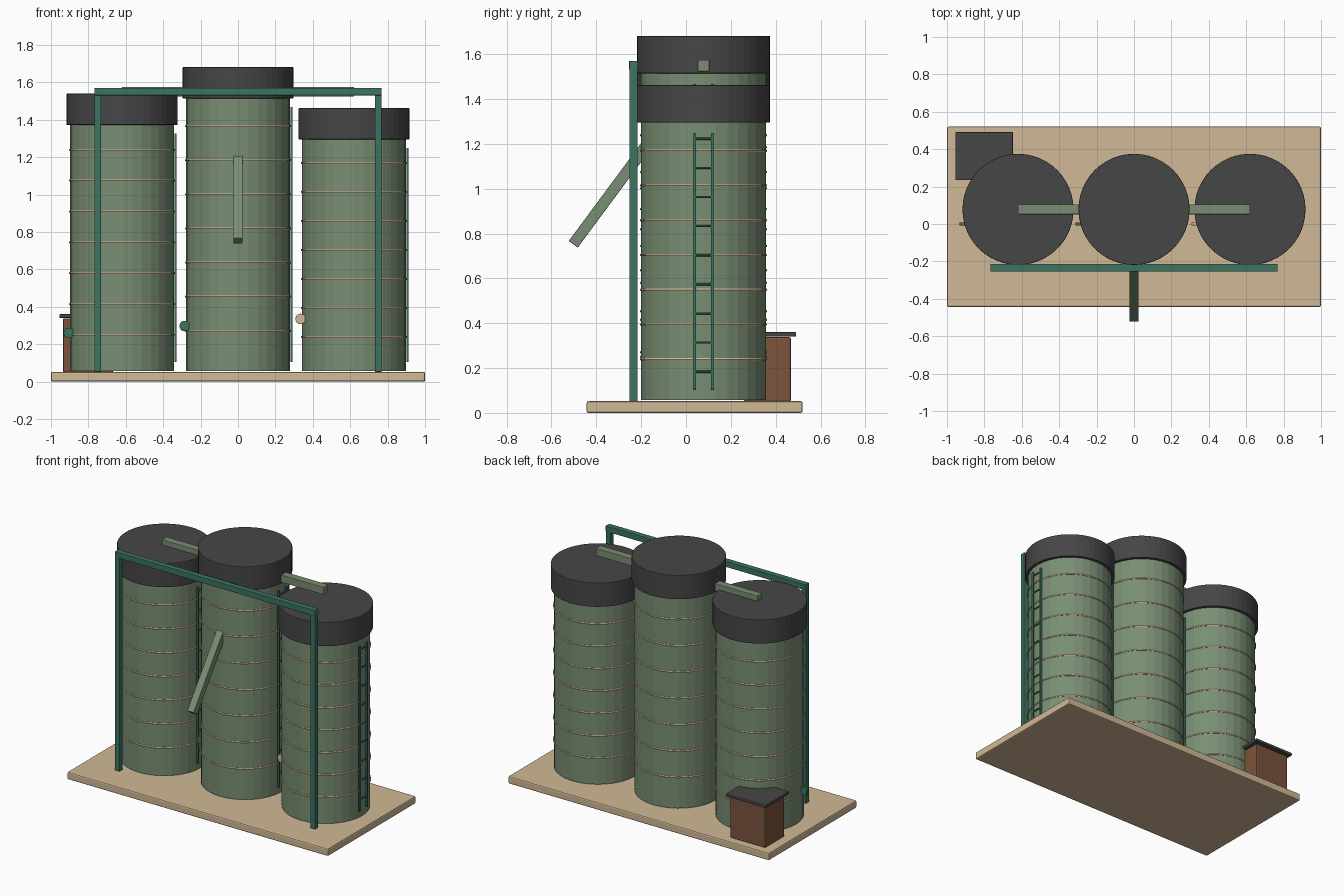
import bpy, math
from mathutils import Vector

if "Cube" in bpy.data.objects:
    bpy.data.objects.remove(bpy.data.objects["Cube"])


def material(name, rgb):
    lin = [((c / 255 + 0.055) / 1.055) ** 2.4 for c in rgb]
    m = bpy.data.materials.new(name)
    m.diffuse_color = (*lin, 1)
    m.use_nodes = True
    m.node_tree.nodes["Principled BSDF"].inputs["Base Color"].default_value = m.diffuse_color
    return m


GREEN = material("sage_green", (121, 142, 115))
TEAL = material("teal_green", (60, 115, 97))
TAN = material("sand_tan", (209, 185, 150))
DARK = material("charcoal", (70, 70, 71))
BROWN = material("brick_brown", (124, 84, 61))


def finish(name, mat, bevel=0):
    o = bpy.context.object
    o.name = name
    o.data.materials.append(mat)
    if bevel:
        b = o.modifiers.new("bevel", "BEVEL")
        b.width, b.segments, b.limit_method = bevel, 2, "ANGLE"
        b.angle_limit = math.radians(40)
    return o


def box(name, mat, x, y, z, bevel=0.003):
    """Box from (min, max) pairs."""
    bpy.ops.mesh.primitive_cube_add(size=1, location=[(a + b) / 2 for a, b in (x, y, z)])
    o = bpy.context.object
    o.scale = [b - a for a, b in (x, y, z)]
    bpy.ops.object.transform_apply(location=False, rotation=False, scale=True)
    return finish(name, mat, bevel)


def cyl(name, mat, r, depth, loc, rot=(0, 0, 0), sides=32, bevel=0):
    bpy.ops.mesh.primitive_cylinder_add(vertices=sides, radius=r, depth=depth, location=loc, rotation=rot)
    return finish(name, mat, bevel)


CY = 0.078   # silo centre line
Q = math.pi / 2

# base slab
box("base_slab", TAN, (-1, 1), (-0.443, 0.52), (0, 0.052), 0.008)

# silos: name, x, roof underside, valve height, valve colour
for tag, x, top, vz, vmat in (("left", -0.62, 1.372, 0.26, TEAL),
                              ("middle", 0, 1.514, 0.297, TEAL),
                              ("right", 0.62, 1.295, 0.335, TAN)):
    z0 = 0.057
    h = top - z0
    cyl(tag + "_silo_body", GREEN, 0.278, h + 0.02, (x, CY, z0 + h / 2 + 0.01))
    cyl(tag + "_silo_roof", DARK, 0.297, 0.167, (x, CY, top + 0.0835), sides=48, bevel=0.004)
    # hoop bands
    for k in range(7):
        bpy.ops.mesh.primitive_torus_add(major_radius=0.278, minor_radius=0.006, major_segments=32,
                                         minor_segments=6,
                                         location=(x, CY, z0 + h * (0.147 + 0.1253 * k)))
        finish(f"{tag}_hoop_{k}", TAN)
    # ladder on the right side
    lo, hi, lx = 0.105, top - 0.046, x + 0.286
    for s in (-1, 1):
        y = CY + s * 0.04
        box(f"{tag}_ladder_rail", TEAL, (lx - 0.006, lx + 0.006), (y - 0.007, y + 0.007), (lo, hi), 0.002)
    for k in range(9):
        cyl(f"{tag}_ladder_rung", TEAL, 0.005, 0.08,
            (lx, CY, lo + (hi - lo) * (0.069 + 0.1135 * k)), (Q, 0, 0), 8)
    # round valve on the left side
    cyl(tag + "_valve", vmat, 0.028, 0.018, (x - 0.285, 0, vz), (Q, 0, 0), 20, 0.003)

# conveyors running out from the middle roof
for tag, xs in (("left", (-0.62, 0)), ("right", (0, 0.62))):
    box(tag + "_conveyor", GREEN, xs, (CY - 0.026, CY + 0.026), (1.523, 1.575))

# pipe frame in front
for tag, x in (("left", -0.75), ("right", 0.75)):
    box(tag + "_frame_post", TEAL, (x - 0.018, x + 0.018), (-0.252, -0.216), (0.052, 1.55))
box("frame_beam", TEAL, (-0.767, 0.767), (-0.254, -0.214), (1.53, 1.57))

# sloping discharge chute
a, b = Vector((0, -0.503, 0.752)), Vector((0, -0.175, 1.195))
chute = box("discharge_chute", GREEN, (-0.025, 0.025), (-0.025, 0.025),
            (-(b - a).length / 2, (b - a).length / 2))
chute.location = (a + b) / 2
chute.rotation_euler = (-math.atan2(b.y - a.y, b.z - a.z), 0, 0)

# control shed
box("shed_walls", BROWN, (-0.936, -0.666), (0.257, 0.468), (0.05, 0.338), 0.008)
box("shed_roof", DARK, (-0.955, -0.647), (0.234, 0.491), (0.34, 0.361), 0.005)
